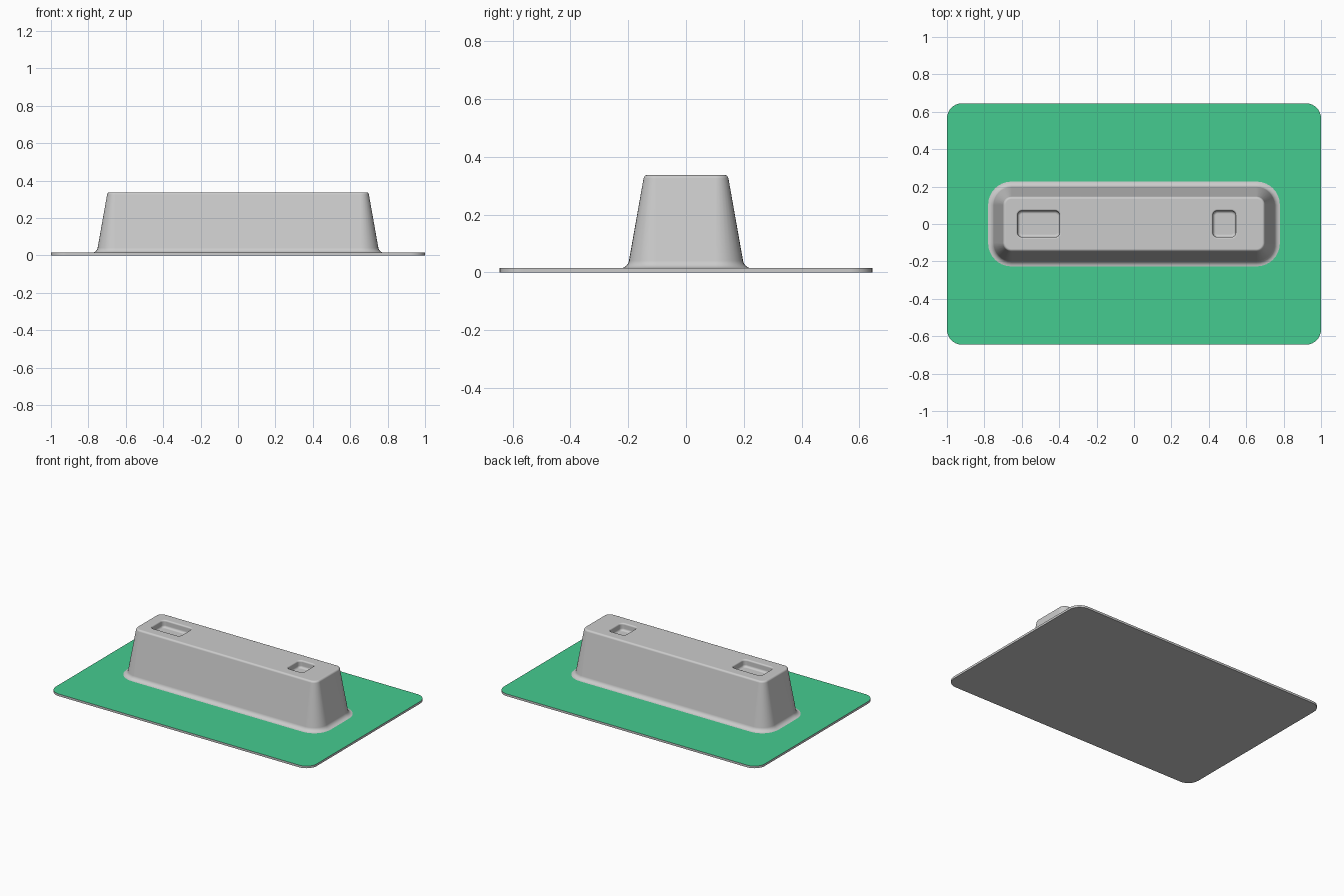
import bpy, bmesh
from math import sin, cos, radians, pi

if "Cube" in bpy.data.objects:
    bpy.data.objects.remove(bpy.data.objects["Cube"])

PLATE_Z, TOP_Z = 0.015, 0.337


def rounded_rect(hx, hy, r, seg=8):
    """Counter-clockwise outline of a rounded rectangle."""
    pts = []
    for i, (sx, sy) in enumerate([(1, 1), (-1, 1), (-1, -1), (1, -1)]):
        for k in range(seg + 1):
            a = (i + k / seg) * pi / 2
            pts.append((sx * (hx - r) + r * cos(a), sy * (hy - r) + r * sin(a)))
    return pts


def loft(name, hx, hy, r, profile, cx=0.0):
    """Closed solid from a (outset, z) profile around a rounded rectangle."""
    bm = bmesh.new()
    rings = [[bm.verts.new((x + cx, y, z)) for x, y in rounded_rect(hx + o, hy + o, r + o)]
             for o, z in profile]
    n = len(rings[0])
    for a, b in zip(rings, rings[1:]):
        for i in range(n):
            j = (i + 1) % n
            bm.faces.new((a[i], a[j], b[j], b[i]))
    bm.faces.new(rings[0][::-1])
    bm.faces.new(rings[-1])
    mesh = bpy.data.meshes.new(name)
    bm.to_mesh(mesh)
    bm.free()
    obj = bpy.data.objects.new(name, mesh)
    bpy.context.collection.objects.link(obj)
    return obj


def arc(co, cz, r, a0, a1, n=5):
    """Fillet points in profile space, angles in degrees."""
    return [(co + r * cos(radians(a0 + (a1 - a0) * k / n)),
             cz + r * sin(radians(a0 + (a1 - a0) * k / n))) for k in range(n + 1)]


def activate(obj):
    bpy.ops.object.select_all(action='DESELECT')
    obj.select_set(True)
    bpy.context.view_layer.objects.active = obj


# Base plate with a green top face
plate = loft("base_plate", 1.0, 0.645, 0.08, [(0, 0), (0, PLATE_Z)])
grey = bpy.data.materials.new("plate_grey")
grey.diffuse_color = (0.8, 0.8, 0.8, 1)
grey.use_nodes = True
grey.node_tree.nodes["Principled BSDF"].inputs["Base Color"].default_value = grey.diffuse_color
green = bpy.data.materials.new("plate_green")
green.diffuse_color = (0.06, 0.60, 0.28, 1)
green.use_nodes = True
green.node_tree.nodes["Principled BSDF"].inputs["Base Color"].default_value = green.diffuse_color
plate.data.materials.append(grey)
plate.data.materials.append(green)
for f in plate.data.polygons:
    f.material_index = 1 if f.normal.z > 0.9 else 0

# Tapered block: flared foot, drafted walls, rounded top rim
block_profile = ([(0.03, 0.008)]
                 + arc(0.03, PLATE_Z + 0.03, 0.03, 270, 190)
                 + arc(-0.064, TOP_Z - 0.014, 0.014, 10, 90))
block = loft("tapered_block", 0.75, 0.197, 0.095, block_profile)

# Two pockets in the top: rounded floor edge and rounded lip
pocket_profile = (arc(-0.015, TOP_Z - 0.035, 0.015, 270, 360)
                  + arc(0.010, TOP_Z - 0.010, 0.010, 180, 90)
                  + [(0.010, TOP_Z + 0.03)])
for x0, x1 in [(-0.632, -0.388), (0.412, 0.554)]:
    cutter = loft("pocket_cutter", (x1 - x0) / 2 - 0.010, 0.070, 0.024,
                  pocket_profile, (x0 + x1) / 2)
    cutter.hide_render = True
    mod = block.modifiers.new("pocket", 'BOOLEAN')
    mod.operation = 'DIFFERENCE'
    mod.solver = 'EXACT'
    mod.object = cutter
    activate(block)
    bpy.ops.object.modifier_apply(modifier=mod.name)
    bpy.data.objects.remove(cutter)

# Smooth fillets, flat large faces
for obj in (plate, block):
    activate(obj)
    bpy.ops.object.shade_smooth_by_angle(angle=radians(35))
    wn = obj.modifiers.new("weighted_normals", 'WEIGHTED_NORMAL')
    wn.keep_sharp = True
